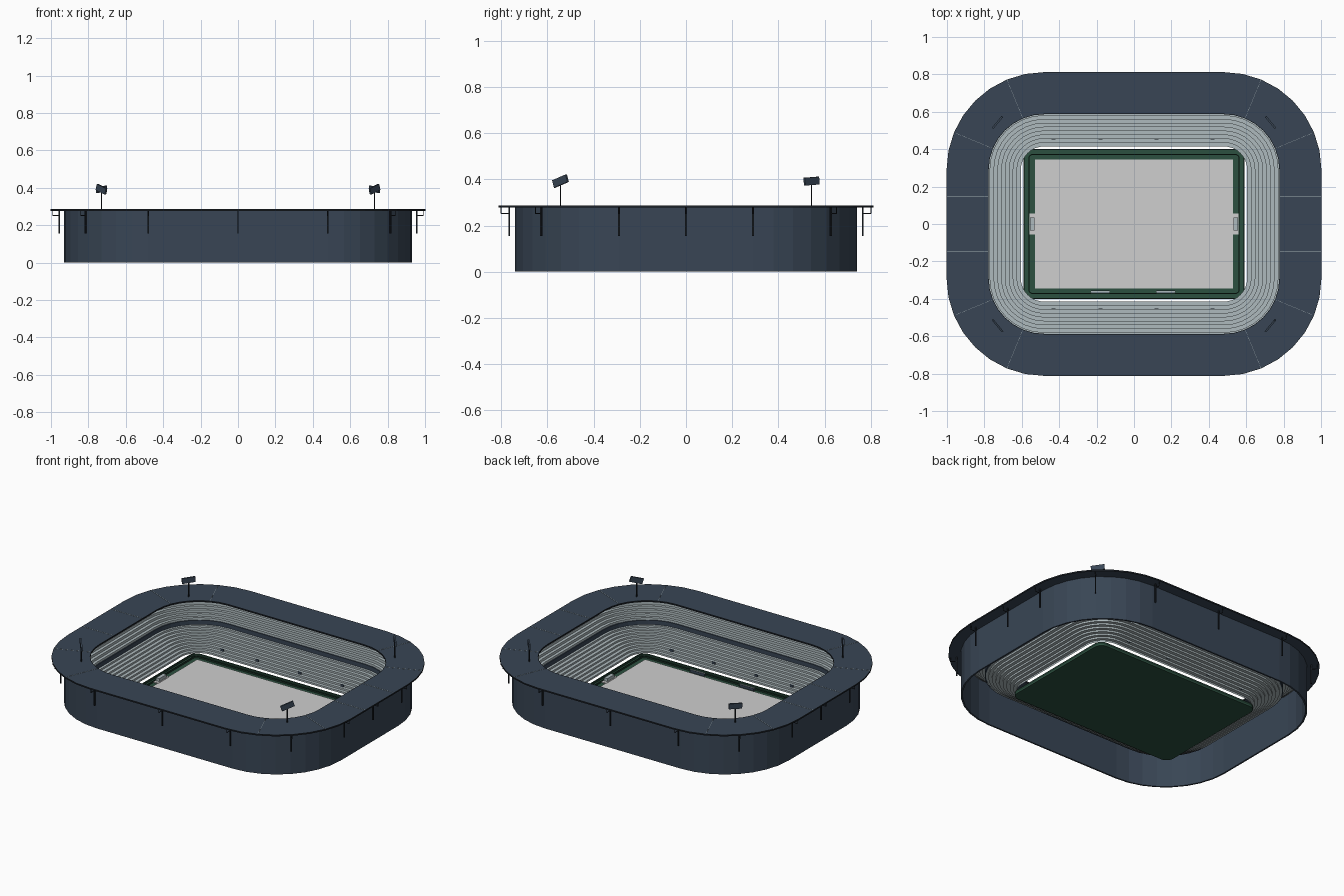
import bpy, bmesh, math
from mathutils import Matrix, Vector

cube = bpy.data.objects.get("Cube")
if cube:
    bpy.data.objects.remove(cube)


def material(name, rgb):
    m = bpy.data.materials.new(name)
    m.use_nodes = True
    m.diffuse_color = (*rgb, 1)
    bsdf = m.node_tree.nodes["Principled BSDF"]
    bsdf.inputs["Base Color"].default_value = (*rgb, 1)
    bsdf.inputs["Roughness"].default_value = 0.9
    return m


SLATE = material("slate", (0.04, 0.06, 0.09))
DARK = material("dark_metal", (0.012, 0.016, 0.022))
CONCRETE = material("pale_concrete", (0.42, 0.49, 0.51))
FIELD = material("field_grey", (0.62, 0.62, 0.62))
GREEN = material("surround_green", (0.025, 0.08, 0.05))
DEEP = material("deep_green", (0.012, 0.04, 0.025))

# Every ring of the bowl is an offset from this inner rectangle
CX, CY, SEG = 0.48, 0.29, 8


def outline(r, z, cx=CX, cy=CY):
    pts = []
    for q, (sx, sy) in enumerate([(1, 1), (-1, 1), (-1, -1), (1, -1)]):
        for i in range(SEG + 1):
            a = (q + i / SEG) * math.pi / 2
            pts.append((sx * cx + r * math.cos(a), sy * cy + r * math.sin(a), z))
    return pts


def finish(name, bm, mats):
    me = bpy.data.meshes.new(name)
    bm.to_mesh(me)
    bm.free()
    for m in mats:
        me.materials.append(m)
    ob = bpy.data.objects.new(name, me)
    bpy.context.collection.objects.link(ob)
    return ob


def ring(name, profile, mat, closed=True, cx=CX, cy=CY):
    """Sweep an (offset, height) profile around the rounded rectangle."""
    bm = bmesh.new()
    loops = [[bm.verts.new(p) for p in outline(r, z, cx, cy)] for r, z in profile]
    if closed:
        loops.append(loops[0])
    for a, b in zip(loops, loops[1:]):
        n = len(a)
        for i in range(n):
            j = (i + 1) % n
            bm.faces.new((a[i], a[j], b[j], b[i]))
    if closed:
        bmesh.ops.recalc_face_normals(bm, faces=bm.faces)
    return finish(name, bm, [mat])


def band(name, r0, r1, z0, z1, mat, **kw):
    return ring(name, [(r1, z0), (r1, z1), (r0, z1), (r0, z0)], mat, **kw)


def slab(name, r, z0, z1, mat, cx, cy):
    bm = bmesh.new()
    face = bm.faces.new([bm.verts.new(p) for p in outline(r, z0, cx, cy)])
    new = bmesh.ops.extrude_face_region(bm, geom=[face])["geom"]
    top = [v for v in new if isinstance(v, bmesh.types.BMVert)]
    bmesh.ops.translate(bm, vec=(0, 0, z1 - z0), verts=top)
    bmesh.ops.recalc_face_normals(bm, faces=bm.faces)
    return finish(name, bm, [mat])


def box(name, loc, size, mat, rot=None):
    bm = bmesh.new()
    bmesh.ops.create_cube(bm, size=1)
    bm.transform(Matrix.Diagonal((*size, 1)))
    ob = finish(name, bm, [mat])
    turn = rot.to_4x4() if rot else Matrix.Identity(4)
    ob.matrix_world = Matrix.Translation(loc) @ turn
    return ob


def steps(r0, r1, z0, z1, n):
    pts = [(r0, z0)]
    for i in range(n):
        z = z0 + (z1 - z0) * (i + 1) / n
        pts.append((r0 + (r1 - r0) * i / n, z))
        pts.append((r0 + (r1 - r0) * (i + 1) / n, z))
    return pts


# Outer wall and roof
band("outer_wall", 0.44, 0.45, 0, 0.28, SLATE)
band("roof", 0.30, 0.52, 0.279, 0.286, SLATE)
band("roof_outer_rim", 0.52, 0.522, 0.277, 0.286, DARK)
band("roof_inner_rim", 0.297, 0.30, 0.277, 0.286, DARK)

# Seating tiers with the dark gallery front between them
ring("lower_tier", steps(0.125, 0.31, 0.03, 0.13, 9), CONCRETE, closed=False)
band("gallery_front", 0.304, 0.312, 0.13, 0.157, SLATE)
ring("upper_tier", steps(0.31, 0.44, 0.155, 0.268, 7), CONCRETE, closed=False)

# Pitch, surround and boards
slab("pitch_surround", 0.05, 0, 0.01, GREEN, 0.54, 0.35)
box("playing_field", (0, 0, 0.011), (1.06, 0.69, 0.006), FIELD)
band("edge_boards", 0.045, 0.05, 0.01, 0.024, DEEP, cx=0.54, cy=0.35)
band("inner_boards", 0.02, 0.025, 0.01, 0.02, DEEP, cx=0.54, cy=0.35)

# Goals
for side, s in (("left", 1), ("right", -1)):
    box(f"goal_apron_{side}", (s * 0.543, 0, 0.0125), (0.036, 0.11, 0.006), FIELD)
    box(f"goal_net_{side}", (s * 0.543, 0, 0.025), (0.024, 0.07, 0.02), CONCRETE)

# Team benches beside the front touchline
for side, x in (("left", 0.17), ("right", -0.18)):
    box(f"bench_{side}", (x, -0.362, 0.018), (0.1, 0.012, 0.016), SLATE)
    box(f"bench_canopy_{side}", (x, -0.362, 0.027), (0.104, 0.008, 0.003), CONCRETE)

# Stand entrances along both long sides
for sy in (1, -1):
    for x in (-0.43, -0.18, 0.12, 0.42):
        box("stand_entrance", (x, sy * 0.453, 0.058), (0.022, 0.005, 0.018), SLATE)

# Roof seams and hanging brackets
corner_angles = (22.5, 67.5)
for sx in (1, -1):
    for sy in (1, -1):
        for deg in corner_angles:
            a = math.radians(deg)
            d = Vector((sx * math.cos(a), sy * math.sin(a), 0))
            mid = Vector((sx * CX, sy * CY, 0.2865)) + d * 0.41
            rot = Matrix.Rotation(math.atan2(d.y, d.x), 3, "Z")
            box("roof_seam", mid, (0.22, 0.0012, 0.001), CONCRETE, rot)
        box("roof_side_seam", (sx * 0.89, sy * 0.145, 0.2865),
            (0.22, 0.002, 0.001), CONCRETE)


def bracket(base, direction):
    rot = Matrix.Rotation(math.atan2(direction.y, direction.x), 3, "Z")
    p = base + direction * 0.475
    box("roof_post", p + Vector((0, 0, 0.218)), (0.007, 0.007, 0.125), DARK, rot)
    arm = p + direction * 0.018
    box("bracket_arm", arm + Vector((0, 0, 0.252)), (0.036, 0.003, 0.003), DARK, rot)
    tip = p + direction * 0.035
    box("bracket_tip", tip + Vector((0, 0, 0.266)), (0.003, 0.003, 0.03), DARK, rot)


for s in (1, -1):
    bracket(Vector((0, s * CY, 0)), Vector((0, s, 0)))
    bracket(Vector((s * CX, 0, 0)), Vector((s, 0, 0)))
    for t in (1, -1):
        for deg in (0, 45, 90):
            a = math.radians(deg)
            bracket(Vector((s * CX, t * CY, 0)),
                    Vector((s * math.cos(a), t * math.sin(a), 0)))

# Floodlights on the roof corners, facing the field
for sx in (1, -1):
    for sy in (1, -1):
        tilt = 0.32 if sy < 0 else 0.06
        along = Vector((sx * 0.05, -sy * 0.06, 0)).normalized()
        if along.y < 0:
            along = -along
        normal = along.cross(Vector((0, 0, 1)))
        along = Matrix.Rotation(tilt, 3, normal) @ along
        up = normal.cross(along)
        rot = Matrix((along, normal, up)).transposed()
        if rot.determinant() < 0:
            rot = Matrix((along, -normal, up)).transposed()
        spot = Vector((sx * 0.73, sy * 0.543, 0))
        box("floodlight_mast", spot + Vector((0, 0, 0.33)),
            (0.006, 0.006, 0.09), DARK)
        box("floodlight_panel", spot + Vector((0, 0, 0.392)),
            (0.08, 0.01, 0.034), SLATE, rot)
